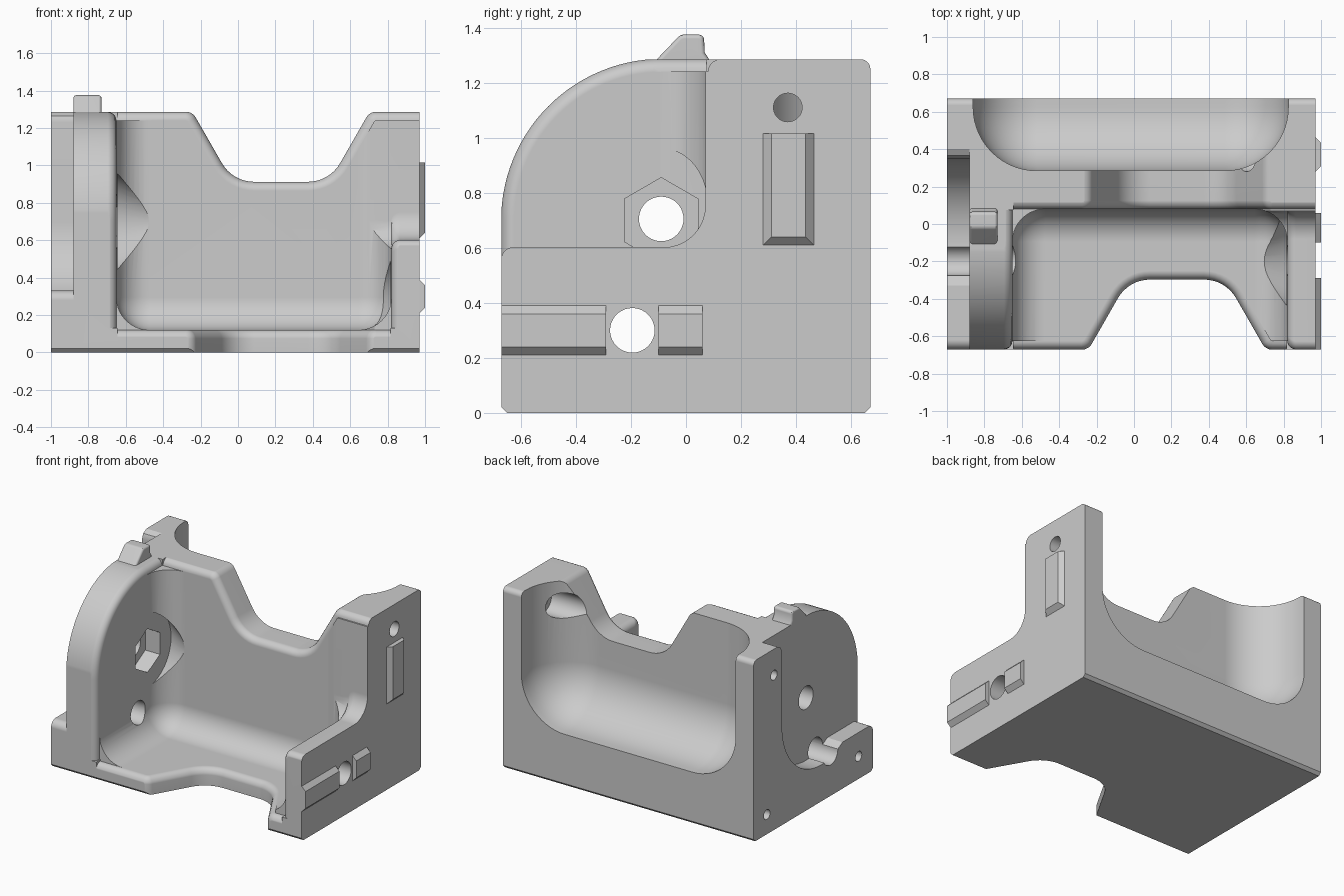
import bpy, bmesh, math
from mathutils import Vector

if "Cube" in bpy.data.objects:
    bpy.data.objects.remove(bpy.data.objects["Cube"], do_unlink=True)

grey = bpy.data.materials.new("plain grey")
grey.use_nodes = True
colour = (0.6, 0.6, 0.6, 1)
grey.diffuse_color = colour
grey.node_tree.nodes["Principled BSDF"].inputs["Base Color"].default_value = colour

PLACE = {"x": lambda t, u, v: (t, u, v),
         "y": lambda t, u, v: (u, t, v),
         "z": lambda t, u, v: (u, v, t)}


def loft(name, axis, sections):
    """Solid through sections (t, outline) stacked along an axis."""
    bm = bmesh.new()
    rings = [[bm.verts.new(PLACE[axis](t, u, v)) for u, v in pts] for t, pts in sections]
    for a, b in zip(rings, rings[1:]):
        for i in range(len(a)):
            j = (i + 1) % len(a)
            bm.faces.new((a[i], a[j], b[j], b[i]))
    bm.faces.new(rings[0])
    bm.faces.new(rings[-1])
    bmesh.ops.recalc_face_normals(bm, faces=bm.faces)
    mesh = bpy.data.meshes.new(name)
    bm.to_mesh(mesh)
    bm.free()
    mesh.materials.append(grey)
    obj = bpy.data.objects.new(name, mesh)
    bpy.context.collection.objects.link(obj)
    return obj


def prism(name, axis, pts, start, end):
    return loft(name, axis, [(start, pts), (end, pts)])


def arc(cu, cv, r, a0, a1, n=16):
    angles = [math.radians(a0 + (a1 - a0) * i / n) for i in range(n + 1)]
    return [(cu + r * math.cos(a), cv + r * math.sin(a)) for a in angles]


def circle(cu, cv, r, n=40, turn=0):
    return arc(cu, cv, r, turn, turn + 360, n)[:-1]


def rect(u0, u1, v0, v1):
    return [(u0, v0), (u1, v0), (u1, v1), (u0, v1)]


def rounded(corners, n=8):
    """Outline whose corners (u, v, radius) are filleted."""
    out = []
    for i, (u, v, r) in enumerate(corners):
        p = Vector((u, v))
        if r == 0:
            out.append((u, v))
            continue
        a = (Vector(corners[i - 1][:2]) - p).normalized()
        b = (Vector(corners[(i + 1) % len(corners)][:2]) - p).normalized()
        half = a.angle(b) / 2
        centre = p + (a + b).normalized() * r / math.sin(half)
        s = p + a * r / math.tan(half) - centre
        e = p + b * r / math.tan(half) - centre
        sweep = s.angle_signed(e)
        for k in range(n + 1):
            t = -sweep * k / n
            out.append((centre.x + s.x * math.cos(t) - s.y * math.sin(t),
                        centre.y + s.x * math.sin(t) + s.y * math.cos(t)))
    return out


def bevel(obj, width, segments):
    m = obj.modifiers.new("round", "BEVEL")
    m.width, m.segments, m.limit_method = width, segments, "ANGLE"
    bpy.context.view_layer.objects.active = obj
    bpy.ops.object.modifier_apply(modifier=m.name)


def cut(body, cutter):
    m = body.modifiers.new("cut", "BOOLEAN")
    m.operation, m.solver, m.object = "DIFFERENCE", "EXACT", cutter
    bpy.context.view_layer.objects.active = body
    bpy.ops.object.modifier_apply(modifier=m.name)
    bpy.data.objects.remove(cutter, do_unlink=True)


RIM = 0.045
TOP = 1.285
NONE = -0.002


def rim_steps(n=5):
    """Depth and outline offset along a rounded rim, surface first."""
    for i in range(n + 1):
        a = math.pi / 2 * i / n
        yield RIM * (1 - math.cos(a)), NONE if i == n else RIM * (1 - math.sin(a))


def notch(c, left, right):
    """Trapezoid notch below the line v = 0, grown by c."""
    s = 0.577 * c
    return rounded([(left, 1, 0), (left, -c, 0), (-0.245 - s, -c, 0.06 - c), (-0.03 - s, -0.375 - c, 0.2 + c),
                    (0.49 + s, -0.375 - c, 0.2 + c), (0.705 + s, -c, 0.06 - c), (right, -c, 0), (right, 1, 0)])


def web_notch(c):
    return [(u, TOP + v) for u, v in notch(c, -0.645, 2)]


def floor_notch(c):
    return [(u, -0.67 - v) for u, v in notch(c, -0.645, 0.815)]


def arch(c):
    """Region outside the quarter-round left wall."""
    return ([(0.075, 2.5), (0.075, TOP - c)] + arc(-0.085, 0.7, 0.585 - c, 90, 180, 28)
            + [(-0.67 + c, 0.13), (-2, 0.13), (-2, 2.5)])


def low_wall(c):
    """Region above and in front of the low right wall."""
    return ([(-2, 2.5), (0.07, 2.5)] + arc(-0.08, 0.75 - c, 0.15, 0, -90, 10)
            + arc(-0.625 + c, 0.555 - c, 0.045, 90, 180, 6) + [(-0.67 + c, 0.13), (-2, 0.13)])


# Main block with chamfered foot and rounded rear top edge
body = prism("body", "x", rounded([(-0.65, 0, 0), (0.65, 0, 0), (0.67, 0.02, 0), (0.67, TOP, 0.035),
                                   (-0.67, TOP, 0), (-0.67, 0.02, 0)]), -1, 0.97)

# Front cavity
cavity = prism("cavity", "x", rect(-3, 0.08, 0.12, 3), -0.65, 0.82)
bevel(cavity, 0.175, 10)
cut(body, cavity)

# Rear cradle pocket
pocket = prism("pocket", "x", rect(0.285, 3, 0.37, 3), -0.86, 0.825)
bevel(pocket, 0.34, 14)
cut(body, pocket)

# Recess outside the left wall, above a low flange
cut(body, prism("side_recess", "x", [(0.4, 3), (0.4, TOP), (0.365, 1.265), (0.35, 1.23)]
                + arc(-0.09, 0.7, 0.44, 0, -122.8, 28) + arc(-0.62, 0.28, 0.05, 90, 180, 6)
                + [(-3, 0.28), (-3, 3)], -2, -0.88))

# Arched left wall and low right wall, each with a rounded inner rim
steps = list(rim_steps())
cut(body, loft("arch", "x", [(0.6, arch(RIM))] + [(-0.65 - d, arch(c)) for d, c in steps] + [(-1.2, arch(NONE))]))
cut(body, loft("low_wall", "x", [(0.66, low_wall(RIM))] + [(0.82 + d, low_wall(c)) for d, c in steps]
               + [(2, low_wall(NONE))]))

# Matching notches in the centre web and the front of the floor
cut(body, loft("web_notch", "y", [(-1, web_notch(RIM))] + [(0.08 + d, web_notch(c)) for d, c in steps]
               + [(1, web_notch(NONE))]))
cut(body, loft("floor_notch", "z", [(1, floor_notch(RIM))] + [(0.12 - d, floor_notch(c)) for d, c in steps]
               + [(-1, floor_notch(NONE))]))

# Tapered clearances where the shaft holes meet the fillets
cut(body, loft("upper_clearance", "x", [(-0.645, circle(-0.09, 0.7, 0.26)), (-0.27, circle(-0.09, 0.7, 0.06))]))
cut(body, loft("lower_clearance", "x", [(0.815, circle(-0.2, 0.3, 0.24)), (0.5, circle(-0.2, 0.3, 0.06))]))

# Hexagonal socket, shaft holes and screw holes
cut(body, prism("hex_socket", "x", circle(-0.09, 0.7, 0.155, 6, 90), -0.76, -0.3))
for y, z, r, start, end in [(-0.09, 0.705, 0.081, -2, -0.3), (-0.195, 0.3, 0.081, -2, 2), (0.37, 1.11, 0.052, 0.6, 2),
                            (0.37, 1.11, 0.09, 0.5, 0.86), (0.44, 1.1, 0.035, -2, -0.9),
                            (0.52, 0.14, 0.035, -2, -0.9), (-0.51, 0.16, 0.035, -2, -0.9)]:
    cut(body, prism("hole", "x", circle(y, z, r), start, end))

# Locating tab on the arch
tab = prism("locating_tab", "x", rounded([(-0.13, 1.26, 0), (-0.02, TOP + 0.09, 0.03), (0.065, TOP + 0.09, 0.02),
                                          (0.068, 1.31, 0), (0.1, 1.26, 0)], 4), -0.88, -0.73)
bevel(tab, 0.015, 3)


# Chamfered locating ribs on the right side
def rib(name, outer, inner):
    prism_base, prism_top = rect(*outer), rect(*inner)
    loft(name, "x", [(0.95, prism_base), (0.97, prism_base), (1, prism_top)])


rib("front_rib", (-0.67, -0.29, 0.21, 0.39), (-0.67, -0.29, 0.24, 0.36))
rib("middle_rib", (-0.10, 0.06, 0.21, 0.39), (-0.10, 0.06, 0.24, 0.36))
rib("upright_rib", (0.28, 0.465, 0.61, 1.015), (0.31, 0.435, 0.64, 1.015))

# Smooth rounded areas and keep the hard edges
for obj in (body, tab):
    bpy.ops.object.select_all(action="DESELECT")
    obj.select_set(True)
    bpy.context.view_layer.objects.active = obj
    bpy.ops.object.shade_smooth_by_angle(angle=math.radians(30))
    w = obj.modifiers.new("weighted normals", "WEIGHTED_NORMAL")
    w.keep_sharp = True
